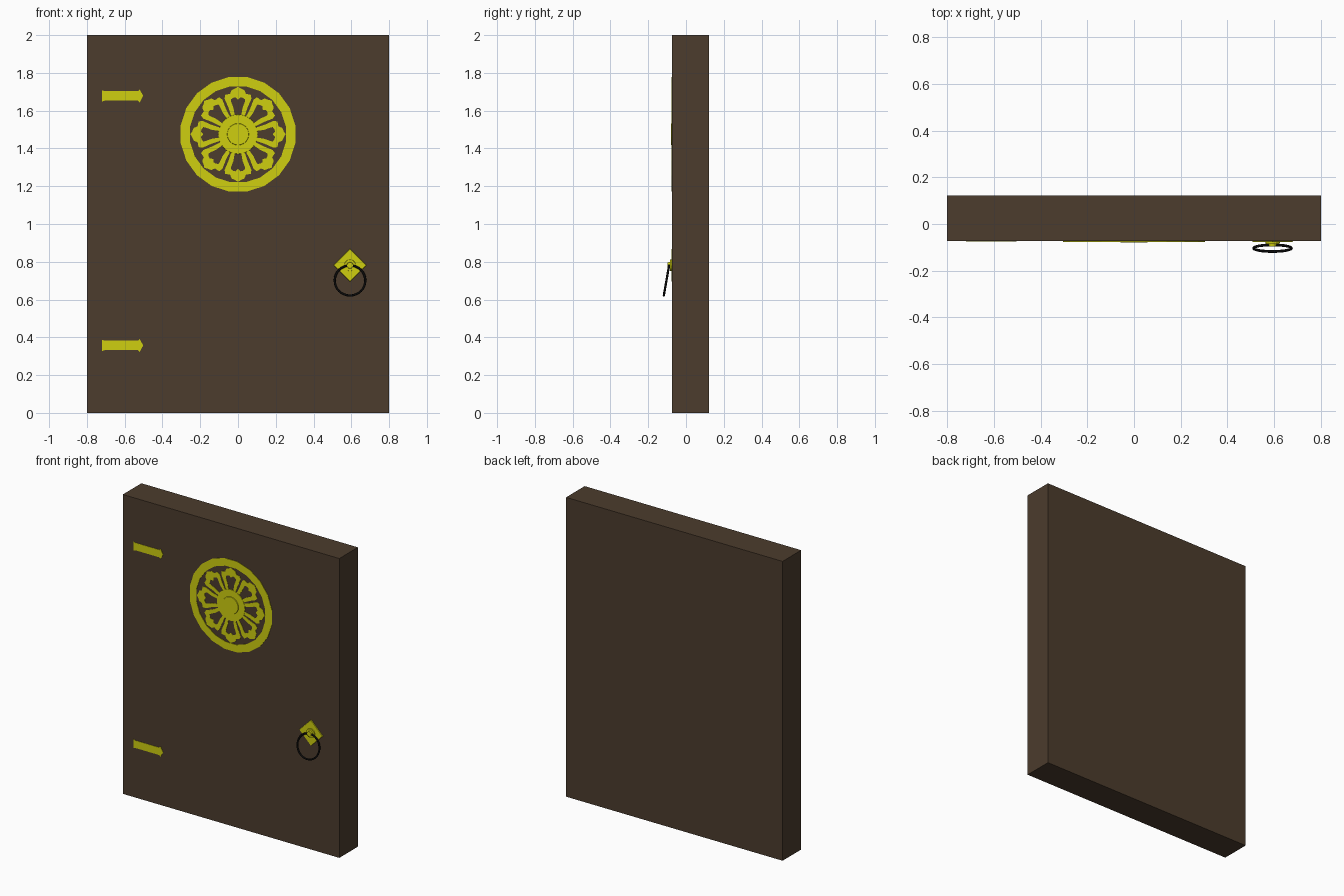
import bpy, bmesh, math
from mathutils import Matrix, Vector

if "Cube" in bpy.data.objects:
    bpy.data.objects.remove(bpy.data.objects["Cube"])

FACE = -0.073          # y of the door's front face


def material(name, rgb):
    m = bpy.data.materials.new(name)
    m.diffuse_color = (*rgb, 1)
    m.use_nodes = True
    m.node_tree.nodes["Principled BSDF"].inputs["Base Color"].default_value = m.diffuse_color
    return m


wood = material("dark_wood", (0.072, 0.045, 0.026))
brass = material("yellow_brass", (0.62, 0.62, 0.005))
iron = material("black_iron", (0.003, 0.003, 0.003))


def finish(bm, name, mat):
    bmesh.ops.recalc_face_normals(bm, faces=bm.faces)
    me = bpy.data.meshes.new(name)
    bm.to_mesh(me)
    bm.free()
    me.materials.append(mat)
    ob = bpy.data.objects.new(name, me)
    bpy.context.collection.objects.link(ob)
    return ob


def plate(bm, outline, height, base=0.0, inset=0.9):
    """Solid plate on the door face, outline in (x, z), top tapered inwards."""
    c = sum((Vector(p) for p in outline), Vector((0, 0))) / len(outline)
    back = [bm.verts.new((x, FACE + 0.004 - base, z)) for x, z in outline]
    top = [c + (Vector(p) - c) * inset for p in outline]
    front = [bm.verts.new((p.x, FACE - base - height, p.y)) for p in top]
    bm.faces.new(back)
    bm.faces.new(front)
    n = len(outline)
    for i in range(n):
        j = (i + 1) % n
        bm.faces.new((back[i], back[j], front[j], front[i]))


def band(bm, outer, inner, height, closed):
    """Flat strip between two matching outlines, raised from the door face."""
    rows = []
    for o, i in zip(outer, inner):
        rows.append([bm.verts.new((p[0], y, p[1])) for p, y in
                     ((o, FACE + 0.004), (o, FACE - height),
                      (i, FACE - height), (i, FACE + 0.004))])
    n = len(rows)
    for a in range(n if closed else n - 1):
        b = (a + 1) % n
        for k in range(4):
            l = (k + 1) % 4
            bm.faces.new((rows[a][k], rows[b][k], rows[b][l], rows[a][l]))
    if not closed:
        bm.faces.new(rows[0])
        bm.faces.new(rows[-1])


def circle(r, n, cx=0, cz=0, offset=0.0):
    return [(cx + r * math.cos((i + offset) * math.tau / n),
             cz + r * math.sin((i + offset) * math.tau / n)) for i in range(n)]


# Door slab
bm = bmesh.new()
bmesh.ops.create_cube(bm, size=1, matrix=Matrix.Translation((0, 0.025, 1))
                      @ Matrix.Diagonal((1.6, 0.196, 2, 1)))
finish(bm, "door_slab", wood)

# Rosette rim
CZ = 1.475
bm = bmesh.new()
band(bm, circle(0.307, 20, 0, CZ, 0.5), circle(0.257, 20, 0, CZ, 0.5), 0.003, True)
finish(bm, "rosette_rim", brass)

# Rosette petals: eight open loops with a pointed, scalloped tip
outer_half = [(0.034, 0.09), (0.050, 0.14), (0.071, 0.188), (0.068, 0.209),
              (0.042, 0.214), (0.034, 0.234), (0.014, 0.243)]
inner_half = [(0.016, 0.09), (0.024, 0.14), (0.036, 0.172), (0.038, 0.184),
              (0.026, 0.193), (0.014, 0.196), (0.007, 0.190)]


def mirrored(half, tip):
    return half + [(0, tip)] + [(-t, r) for t, r in reversed(half)]


bm = bmesh.new()
for k in range(8):
    a = k * math.tau / 8
    s, c = math.sin(a), math.cos(a)
    turn = lambda pts: [(t * c - r * s, CZ + t * s + r * c) for t, r in pts]
    band(bm, turn(mirrored(outer_half, 0.252)),
         turn(mirrored(inner_half, 0.184)), 0.002, False)
finish(bm, "rosette_petals", brass)

# Rosette hub and raised boss
bm = bmesh.new()
plate(bm, circle(0.106, 24, 0, CZ), 0.003, inset=0.98)
plate(bm, circle(0.060, 24, 0, CZ), 0.007, inset=0.94)
finish(bm, "rosette_hub", brass)

# Hinge straps with arrow ends
strap_half = [(-0.72, 0.030), (-0.705, 0.025), (-0.53, 0.025), (-0.52, 0.034)]
for name, z in (("upper_hinge", 1.678), ("lower_hinge", 0.357)):
    outline = ([(x, z + h) for x, h in strap_half] + [(-0.502, z)]
               + [(x, z - h) for x, h in reversed(strap_half)])
    bm = bmesh.new()
    plate(bm, outline, 0.002, inset=1.0)
    finish(bm, name, brass)

# Handle backplate and stud
HX, HZ = 0.593, 0.781
bm = bmesh.new()
plate(bm, circle(0.089, 4, HX, HZ), 0.005, inset=0.95)
finish(bm, "handle_plate", brass)
bm = bmesh.new()
plate(bm, circle(0.032, 12, HX, HZ), 0.012, inset=0.95)
plate(bm, circle(0.019, 12, HX, HZ), 0.024, inset=0.85)
finish(bm, "handle_stud", brass)

# Pull ring, hanging tilted away from the door
bpy.ops.mesh.primitive_torus_add(
    major_radius=0.081, minor_radius=0.006, major_segments=32, minor_segments=8,
    location=(HX, -0.1035, 0.701), rotation=(math.radians(90 - 10), 0, 0))
ring = bpy.context.object
ring.name = "pull_ring"
if (ring.matrix_basis @ Vector((0, -0.081, 0))).y > -0.1035:   # bottom leans out
    ring.rotation_euler.x = math.radians(100)
ring.data.materials.append(iron)
bpy.ops.object.shade_smooth_by_angle(angle=math.radians(50))
